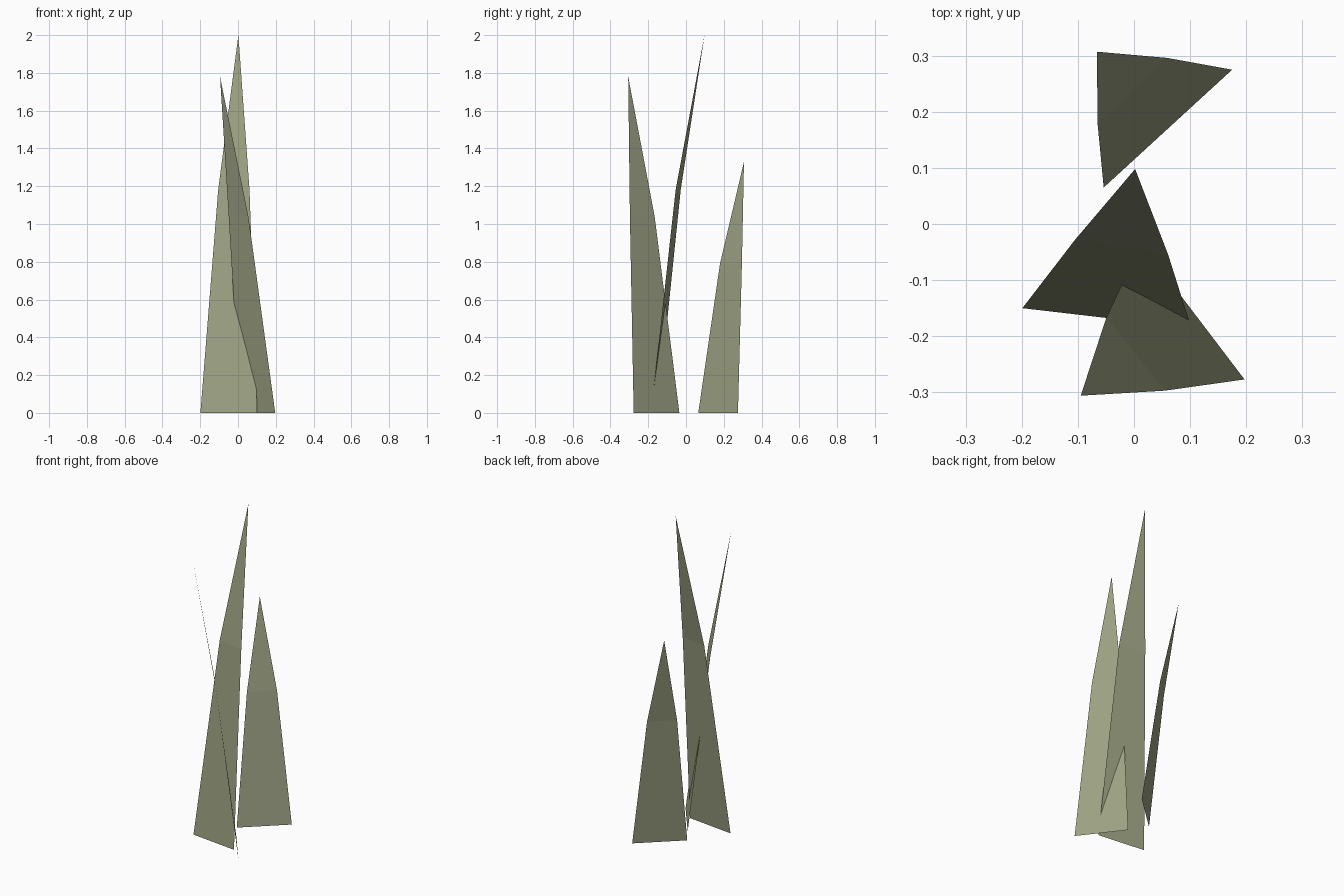
import bpy
import bmesh

if "Cube" in bpy.data.objects:
    bpy.data.objects.remove(bpy.data.objects["Cube"])

olive = bpy.data.materials.new("dull olive green")
olive.diffuse_color = (0.335, 0.36, 0.227, 1)
olive.use_nodes = True
olive.node_tree.nodes["Principled BSDF"].inputs["Base Color"].default_value = olive.diffuse_color


def blade(name, base_l, base_r, mid_l, mid_r, mid_z, tip):
    """Thin tapering leaf: a base quad topped by a pointed triangle."""
    bm = bmesh.new()
    bl, br = (bm.verts.new((*p, 0)) for p in (base_l, base_r))
    ml, mr = (bm.verts.new((*p, mid_z)) for p in (mid_l, mid_r))
    top = bm.verts.new(tip)
    bm.faces.new((bl, br, mr, ml))
    bm.faces.new((ml, mr, top))
    mesh = bpy.data.meshes.new(name)
    bm.to_mesh(mesh)
    bm.free()
    mesh.materials.append(olive)
    bpy.context.collection.objects.link(bpy.data.objects.new(name, mesh))


# tallest blade, leaning back
blade("tall_blade", (-0.199, -0.150), (0.102, -0.185),
      (-0.105, -0.028), (0.061, -0.055), 1.18, (0.002, 0.098, 2.0))

# front blade, crossing the tall one near the ground
blade("front_blade", (0.013, -0.035), (0.197, -0.277),
      (-0.049, -0.166), (0.055, -0.297), 1.04, (-0.095, -0.306, 1.78))

# short blade standing apart at the back
blade("back_blade", (-0.054, 0.065), (0.175, 0.275),
      (-0.065, 0.180), (0.059, 0.296), 0.79, (-0.066, 0.307, 1.33))
